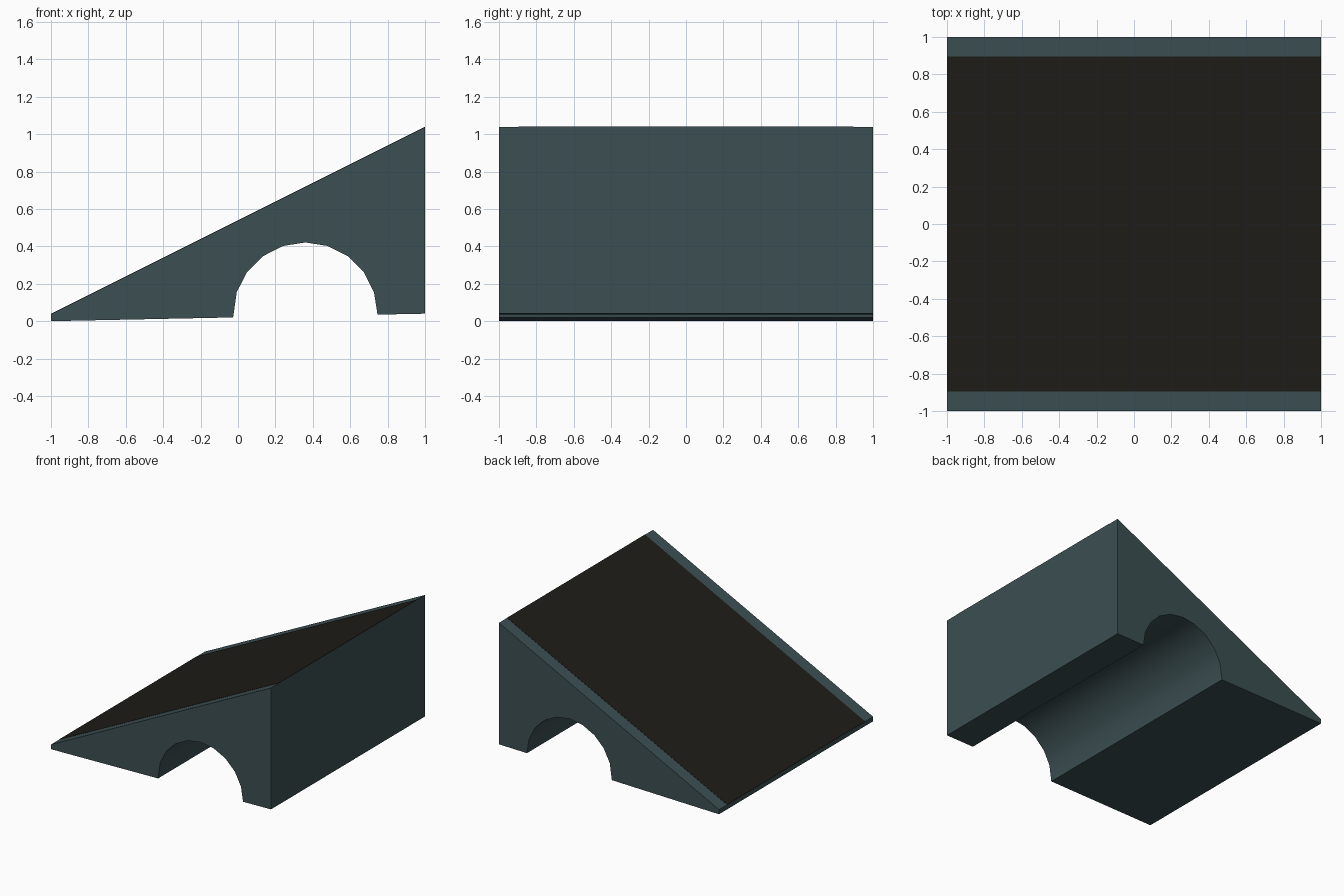
import bpy, bmesh, math

if "Cube" in bpy.data.objects:
    bpy.data.objects.remove(bpy.data.objects["Cube"])


def material(name, color):
    m = bpy.data.materials.new(name)
    m.diffuse_color = (*color, 1)
    m.use_nodes = True
    m.node_tree.nodes["Principled BSDF"].inputs["Base Color"].default_value = m.diffuse_color
    return m


def extrude_profile(name, profile, half_width, mat):
    """Sweep an x-z outline along y, centred on y = 0."""
    bm = bmesh.new()
    face = bm.faces.new([bm.verts.new((x, -half_width, z)) for x, z in profile])
    ext = bmesh.ops.extrude_face_region(bm, geom=[face])
    verts = [g for g in ext["geom"] if isinstance(g, bmesh.types.BMVert)]
    bmesh.ops.translate(bm, verts=verts, vec=(0, 2 * half_width, 0))
    bmesh.ops.recalc_face_normals(bm, faces=bm.faces)
    mesh = bpy.data.meshes.new(name)
    bm.to_mesh(mesh)
    bm.free()
    ob = bpy.data.objects.new(name, mesh)
    bpy.context.collection.objects.link(ob)
    mesh.materials.append(mat)
    return ob


slate = material("slate_paint", (0.045, 0.078, 0.085))
rubber = material("dark_grip", (0.013, 0.012, 0.009))

# Ramp body: wedge with a ten-sided arch tunnel and a slightly tilted base
cx, cz, radius, segments = 0.36, 0.035, 0.386, 10
arch = []
for i in range(segments + 1):
    a = math.pi * (1 - i / segments)
    arch.append((cx + radius * math.cos(a), cz + radius * math.sin(a)))
arch[0] = (arch[0][0], 0.02)
outline = [(-1, 0)] + arch + [(1, 0.04), (1, 1.038), (-1, 0.038)]
body = extrude_profile("ramp_body", outline, 1.0, slate)

# Grip surface: thin dark sheet between the two bare edge strips
lift = 0.002
sheet = [(-1, 0.038), (1, 1.038), (1, 1.038 + lift), (-1, 0.038 + lift)]
extrude_profile("grip_surface", sheet, 0.895, rubber)

# Smooth only the tunnel curve
bpy.ops.object.select_all(action='DESELECT')
body.select_set(True)
bpy.context.view_layer.objects.active = body
bpy.ops.object.shade_smooth_by_angle(angle=math.radians(25))
